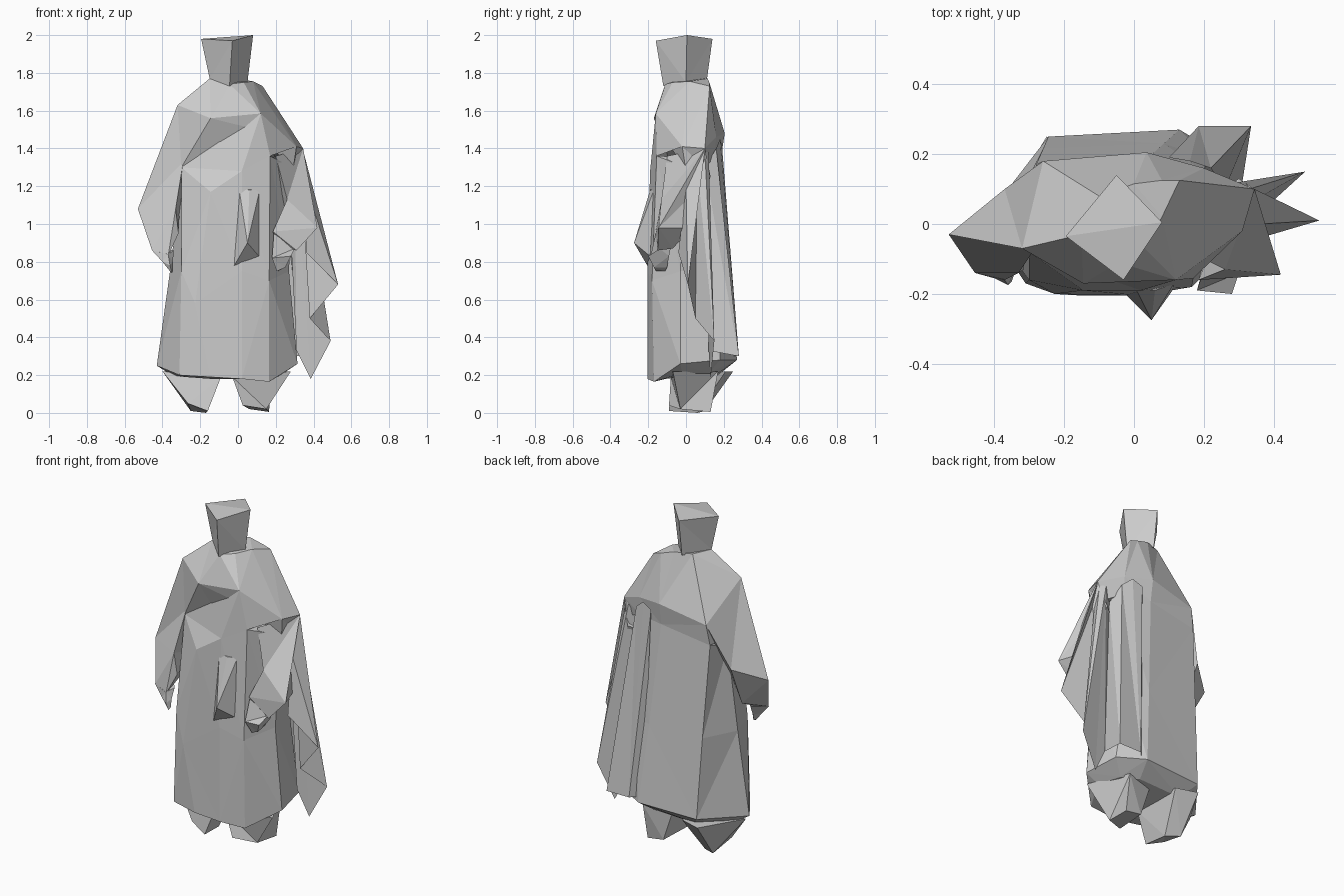
import bpy, bmesh


def loft(name, rings, cap=True, closed=True):
    """Flat-faced skin through matching rows of points."""
    bm = bmesh.new()
    rows = [[bm.verts.new(p) for p in r] for r in rings]
    n = len(rings[0])
    for a, b in zip(rows, rows[1:]):
        for i in range(n if closed else n - 1):
            j = (i + 1) % n
            bm.faces.new((a[i], a[j], b[j], b[i]))
    if cap and closed:
        bm.faces.new(rows[0])
        bm.faces.new(rows[-1][::-1])
    bmesh.ops.triangulate(bm, faces=bm.faces[:])
    bmesh.ops.recalc_face_normals(bm, faces=bm.faces[:])
    me = bpy.data.meshes.new(name)
    bm.to_mesh(me)
    bm.free()
    ob = bpy.data.objects.new(name, me)
    bpy.context.collection.objects.link(ob)
    return ob


# Block head, turned and flaring upward
loft("head", [
    [(-.15, -.03, 1.77), (-.045, -.12, 1.73), (.05, 0, 1.75), (-.05, .11, 1.76)],
    [(-.195, -.035, 1.98), (-.03, -.16, 1.97), (.08, .005, 2.0), (-.05, .14, 1.98)]])

# Mantle from neck over the shoulders, tucked in under its edge
loft("mantle", [
    [(-.15, -.03, 1.77), (-.045, -.11, 1.74), (.03, -.07, 1.75), (.08, .02, 1.755),
     (.13, .125, 1.73), (.08, .125, 1.745), (0, .115, 1.77), (-.1, .08, 1.77)],
    [(-.32, -.07, 1.63), (-.145, -.17, 1.56), (.12, -.16, 1.585), (.31, -.02, 1.41),
     (.345, .1, 1.4), (.2, .16, 1.46), (.036, .205, 1.48), (-.26, .18, 1.42)],
    [(-.3, -.08, 1.3), (-.1, -.12, 1.435), (.1, -.14, 1.5), (.29, .0, 1.28),
     (.3, .1, 1.3), (.2, .15, 1.35), (.036, .185, 1.35), (-.28, .17, 1.3)]])

# Draped chest panel between mantle and robe
loft("chest_drape", [
    [(-.3, -.08, 1.3), (.12, -.16, 1.585), (.31, -.02, 1.41)],
    [(-.145, -.19, 1.17), (.02, -.19, 1.28), (.17, -.155, 1.36)]], closed=False)

# Long robe
loft("robe", [
    [(-.3, -.08, 1.3), (-.145, -.19, 1.17), (.02, -.19, 1.28), (.17, -.155, 1.36),
     (.29, .0, 1.3), (.2, .15, 1.35), (.036, .185, 1.35), (-.28, .17, 1.3), (-.3, .03, 1.25)],
    [(-.3, -.16, .75), (-.227, -.2, .58), (.02, -.205, .75), (.165, -.18, .7),
     (.27, -.03, .75), (.21, .19, .75), (.085, .23, .75), (-.26, .215, .75), (-.36, .02, .75)],
    [(-.31, -.17, .2), (-.145, -.205, .19), (.02, -.205, .18), (.165, -.17, .165),
     (.315, -.03, .26), (.28, .18, .28), (.13, .27, .28), (-.245, .25, .27), (-.43, .01, .25)],
    [(-.28, -.1, .19), (-.14, -.12, .18), (.02, -.12, .18), (.14, -.11, .18),
     (.24, -.02, .21), (.2, .12, .21), (.1, .17, .21), (-.18, .17, .2), (-.35, .02, .2)]])

# Sleeves: shoulder, elbow, cuff
loft("left_sleeve", [
    [(-.32, -.07, 1.63), (-.29, -.08, 1.33), (-.24, .1, 1.3), (-.26, .18, 1.42)],
    [(-.53, -.03, 1.08), (-.33, -.14, 1.08), (-.31, 0, 1.05), (-.37, .1, 1.15)],
    [(-.455, -.14, .86), (-.37, -.16, .83), (-.315, -.13, .95), (-.36, -.02, .9)]])
loft("right_sleeve", [
    [(.345, .1, 1.4), (.2, -.1, 1.36), (.18, .05, 1.2), (.3, .13, 1.25)],
    [(.42, -.145, .98), (.26, -.13, 1.13), (.25, 0, 1.0), (.36, .03, .98)],
    [(.31, -.15, .86), (.185, -.16, .96), (.2, -.1, .88), (.3, -.07, .87)]])

# Hands
loft("left_hand", [
    [(-.455, -.14, .86), (-.37, -.16, .84), (-.34, -.12, .86), (-.38, -.07, .87)],
    [(-.4, -.155, .8), (-.36, -.175, .78), (-.345, -.14, .8), (-.37, -.11, .8)],
    [(-.36, -.16, .75), (-.35, -.165, .74), (-.345, -.15, .75), (-.355, -.14, .75)]])
loft("right_hand", [
    [(.3, -.14, .87), (.19, -.16, .95), (.21, -.1, .9), (.29, -.08, .88)],
    [(.28, -.2, .83), (.18, -.19, .82), (.205, -.1, .8), (.28, -.09, .83)],
    [(.25, -.17, .77), (.205, -.16, .75), (.21, -.11, .75), (.24, -.1, .77)]])

# Folded sash hanging at the front
loft("sash", [
    [(.005, -.185, 1.19), (.06, -.19, 1.18), (.115, -.17, 1.18)],
    [(-.02, -.205, .78), (.05, -.275, .9), (.11, -.19, .83)]])

# Pleated cape on the right and back
loft("cape", [
    [(.1, .19, 1.42), (.16, .18, 1.45), (.22, .16, 1.4), (.26, .1, 1.3), (.3, .12, 1.38),
     (.33, .1, 1.38), (.33, .06, 1.3), (.345, .1, 1.39), (.36, 0, 1.2)],
    [(.13, .22, .3), (.185, .28, .3), (.335, .28, .3), (.31, .12, .33), (.385, .13, .18),
     (.49, .15, .38), (.38, .05, .5), (.53, .01, .68), (.36, -.04, .85)]],
    closed=False)

# Wedge feet under the hem
loft("left_foot", [
    [(-.4, 0, .22), (-.09, -.08, .19), (-.12, .21, .22), (-.25, .25, .22)],
    [(-.265, -.06, .05), (-.16, -.09, .01), (-.17, .06, .0), (-.25, .1, .01)]])
loft("right_foot", [
    [(-.03, -.08, .19), (.28, -.07, .22), (.17, .17, .22), (0, .13, .2)],
    [(.025, -.09, .04), (.15, -.03, .02), (.165, .13, .005), (.06, .13, .02)]])
